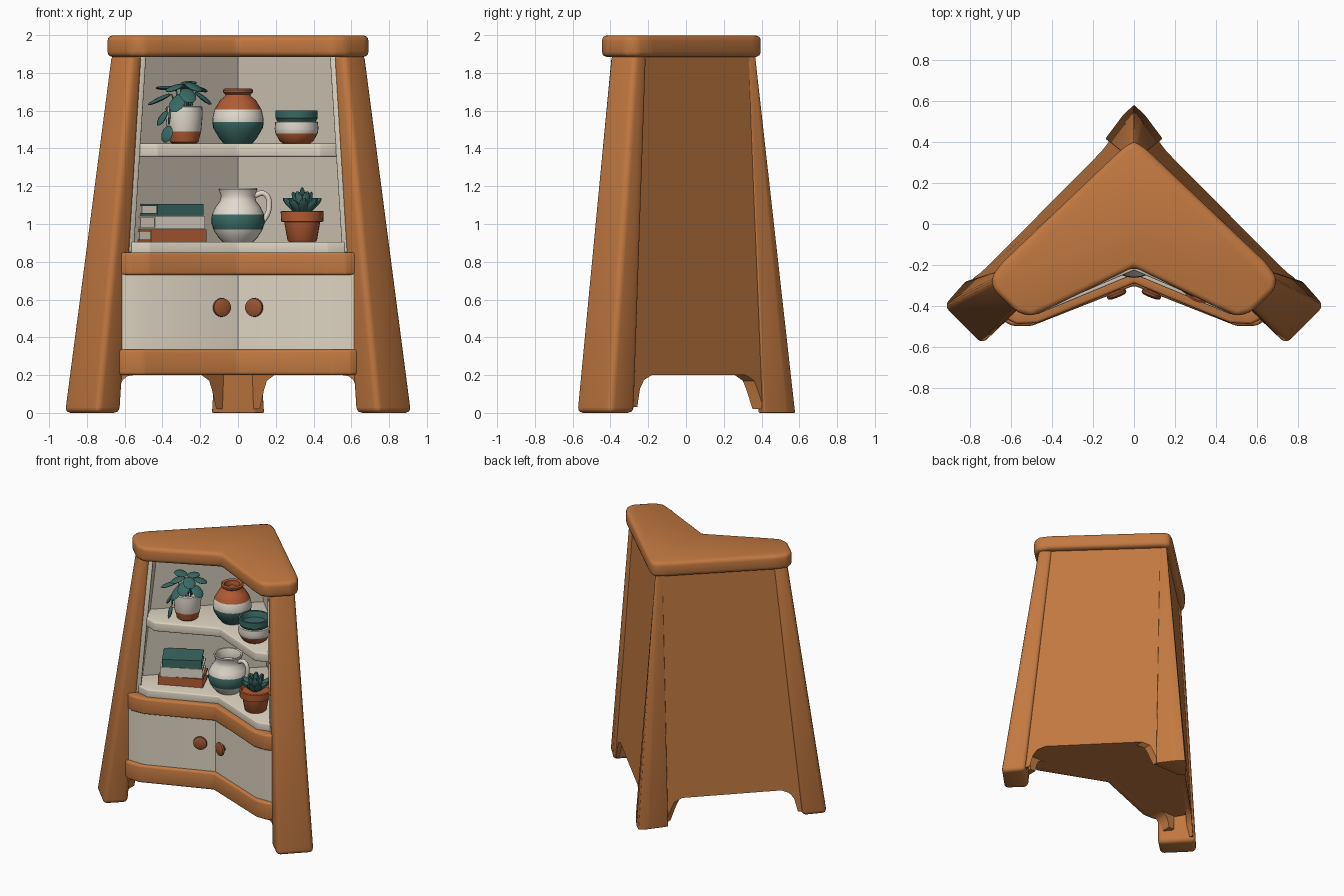
import bpy, bmesh, math
from mathutils import Vector, Matrix

if "Cube" in bpy.data.objects:
    bpy.data.objects.remove(bpy.data.objects["Cube"])


def material(name, rgb):
    m = bpy.data.materials.new(name)
    m.diffuse_color = (*rgb, 1)
    m.use_nodes = True
    m.node_tree.nodes["Principled BSDF"].inputs["Base Color"].default_value = m.diffuse_color
    return m


WOOD = material("orange wood", (0.54, 0.19, 0.052))
CREAM = material("cream paint", (0.72, 0.65, 0.53))
WHITE = material("white glaze", (0.76, 0.70, 0.61))
TEAL = material("teal green", (0.042, 0.14, 0.125))
CLAY = material("terracotta", (0.44, 0.105, 0.033))
KNOB = material("dark knob wood", (0.32, 0.085, 0.03))


def finish(bm, name, mats):
    bmesh.ops.recalc_face_normals(bm, faces=bm.faces)
    me = bpy.data.meshes.new(name)
    bm.to_mesh(me)
    bm.free()
    for m in mats:
        me.materials.append(m)
    ob = bpy.data.objects.new(name, me)
    bpy.context.collection.objects.link(ob)
    return ob


def bridge(name, ring_a, ring_b, mat, bevel=0.0):
    """Solid between two matching outlines of 3D points."""
    bm = bmesh.new()
    a = [bm.verts.new(p) for p in ring_a]
    b = [bm.verts.new(p) for p in ring_b]
    n = len(a)
    bm.faces.new(a)
    bm.faces.new(b[::-1])
    for i in range(n):
        bm.faces.new((a[i], b[i], b[(i + 1) % n], a[(i + 1) % n]))
    if bevel:
        bmesh.ops.recalc_face_normals(bm, faces=bm.faces)
        bmesh.ops.bevel(bm, geom=list(bm.edges), offset=bevel, segments=3,
                        profile=0.5, affect='EDGES', clamp_overlap=True)
    return finish(bm, name, [mat])


def loft(name, low, high, z0, z1, mat, bevel=0.0, side=1):
    return bridge(name, [(x * side, y, z0) for x, y in low],
                  [(x * side, y, z1) for x, y in high], mat, bevel)


def full(half):
    """Mirror a right-half outline across x = 0."""
    return half + [(-x, y) for x, y in reversed(half) if x > 0]


def both(front):
    """Open polyline mirrored left to right."""
    return [(-x, y) for x, y in reversed(front) if x > 0] + front


def ribbon(front, depth):
    """Give an open polyline a depth along y."""
    return front + [(x, y + depth) for x, y in reversed(front)]


# ---- cabinet body ----
slab = full([(0, -.21), (.40, -.405), (.50, -.45), (.57, -.43), (.685, -.32),
             (.695, -.26), (.645, -.19), (.06, .365), (0, .405)])
loft("top_slab", slab, slab, 1.885, 1.998, WOOD, .028)


def wall_point(t, z, shift=0):
    s = z / 1.9
    a = Vector((0, .53)).lerp(Vector((0, .36)), s)
    p = a.lerp(Vector((.82, -.30)).lerp(Vector((.63, -.24)), s), t)
    return p.x, p.y - shift


# Back walls with an arched foot line
wall = [(0, .02), (.14, .02), (.155, .07), (.17, .12), (.19, .17), (.24, .2), (.86, .2), (.91, .175),
        (.935, .13), (.945, .07), (.95, .03), (1, .03), (1, 1.9), (0, 1.9)]
bracket = [(.55, .215), (.55, .2), (.585, .195), (.61, .175), (.625, .14), (.635, .09), (.68, .09), (.68, .215)]
for s, tag in ((1, "right"), (-1, "left")):
    rings = [[(s * wall_point(t, z, k)[0], wall_point(t, z, k)[1], z) for t, z in wall]
             for k in (0, .06)]
    bridge(tag + "_back_wall", *rings, WOOD)
    # Front leg and its bracket under the rail
    loft(tag + "_front_leg", [(.928, -.40), (.742, -.587), (.615, -.465), (.81, -.265)],
         [(.68, -.27), (.565, -.405), (.50, -.355), (.605, -.20)], 0, 1.9, WOOD, .03, s)
    bridge(tag + "_leg_bracket", [(s * x, -.46, z) for x, z in bracket],
           [(s * x, -.36, z) for x, z in bracket], WOOD)
    # Cream lining beside the leg
    loft(tag + "_side_lining", [(.585, -.425), (.655, -.285), (.63, -.275), (.55, -.405)],
         [(.515, -.355), (.555, -.235), (.53, -.225), (.485, -.34)], .85, 1.89, CREAM, .006, s)
    # Door
    door = ribbon([(.0005, -.275), (.48, -.465), (.625, -.462)], .04)
    loft(tag + "_door", door, door, .32, .745, CREAM, 0, s)

# Rear corner post
loft("rear_corner_leg", full([(0, .385), (.09, .385), (.14, .415), (.05, .535), (0, .58)]),
     full([(0, .32), (.015, .32), (.03, .328), (.01, .36), (0, .367)]), 0, 1.9, WOOD, .02)

# Cream back lining
lin = []
for z in (.85, 1.9):
    back = both([wall_point(0, z, .062), wall_point(.97, z, .062)])
    lin.append(ribbon(back, -.03))
loft("back_lining", lin[0], lin[1], .85, 1.9, CREAM)

# Rails across the front
low_rail = ribbon(both([(0, -.30), (.50, -.497), (.60, -.495), (.66, -.455)]), .08)
mid_rail = ribbon(both([(0, -.288), (.47, -.482), (.57, -.487), (.635, -.455)]), .08)
loft("lower_rail", low_rail, low_rail, .2, .335, WOOD, .016)
loft("middle_rail", mid_rail, mid_rail, .73, .85, WOOD, .014)

# Floor and shelves
base = full([(0, -.25), (.5, -.45), (.66, -.42), (.74, -.28), (0, .46)])
loft("cabinet_floor", base, base, .2, .24, WOOD)
s1 = full([(0, -.245), (.47, -.44), (.57, -.41), (.66, -.27), (0, .38)])
loft("lower_shelf", s1, s1, .84, .905, CREAM, .008)
s2 = full([(0, -.225), (.43, -.41), (.52, -.375), (.60, -.25), (0, .33)])
loft("upper_shelf", s2, s2, 1.355, 1.425, CREAM, .01)


# ---- turned objects ----
def lathe(name, loc, profile, bands, rot=None, seg=28):
    """Spin (radius, height); bands give (upper height, material)."""
    bm = bmesh.new()
    rings = [[bm.verts.new((r * math.cos(2 * math.pi * i / seg),
                            r * math.sin(2 * math.pi * i / seg), z)) for i in range(seg)]
             for r, z in profile]
    for a, b in zip(rings, rings[1:]):
        for i in range(seg):
            f = bm.faces.new((a[i], a[(i + 1) % seg], b[(i + 1) % seg], b[i]))
            h = f.calc_center_median().z
            f.material_index = next((k for k, q in enumerate(bands) if h < q[0]), 0)
    bm.faces.new(rings[0])
    f = bm.faces.new(rings[-1])
    f.material_index = len(bands) - 1
    ob = finish(bm, name, [m for _, m in bands])
    ob.location = loc
    if rot:
        ob.rotation_euler = rot
    return ob


for s, tag in ((1, "right"), (-1, "left")):
    lathe(tag + "_knob", (s * .098, -.308, .558),
          [(.022, 0), (.022, .02), (.04, .023), (.05, .032), (.048, .044), (.035, .051), (.01, .053)],
          [(9, KNOB)], (math.pi / 2, 0, s * -.38))

lathe("banded_vase", (0, -.07, 1.425),
      [(.075, 0), (.10, .03), (.132, .085), (.136, .115), (.134, .14), (.125, .18), (.095, .23),
       (.07, .25), (.066, .26), (.078, .27), (.08, .285), (.07, .292), (.055, .285), (.05, .25)],
      [(.112, TEAL), (.178, WHITE), (9, CLAY)])
lathe("jug_body", (0, -.12, .905),
      [(.08, 0), (.105, .025), (.13, .065), (.142, .105), (.138, .145), (.12, .185), (.097, .215),
       (.09, .245), (.103, .278), (.1, .285), (.09, .283), (.078, .245), (.08, .215)],
      [(.065, WHITE), (.144, TEAL), (9, WHITE)])
lathe("lower_bowl", (.31, -.24, 1.425),
      [(.07, 0), (.09, .015), (.112, .055), (.116, .08), (.113, .115), (.10, .118), (.095, .1)],
      [(.06, CLAY), (9, WHITE)])
lathe("upper_bowl", (.31, -.24, 1.53),
      [(.08, 0), (.10, .01), (.108, .025), (.112, .03), (.112, .072), (.098, .072), (.085, .03)],
      [(9, TEAL)])
lathe("leafy_plant_pot", (-.285, -.21, 1.425),
      [(.062, 0), (.075, .01), (.09, .065), (.098, .15), (.096, .195), (.085, .2), (.08, .175)],
      [(.064, CLAY), (9, WHITE)])
lathe("succulent_pot", (.34, -.27, .905),
      [(.07, 0), (.078, .008), (.095, .105), (.112, .108), (.114, .16), (.105, .165), (.095, .145)],
      [(9, CLAY)])

# Jug handle
cu = bpy.data.curves.new("jug_handle", 'CURVE')
cu.dimensions = '3D'
cu.bevel_depth, cu.bevel_resolution, cu.resolution_u = .015, 3, 8
sp = cu.splines.new('BEZIER')
path = [(.085, 1.15), (.14, 1.16), (.165, 1.09), (.115, .985)]
sp.bezier_points.add(len(path) - 1)
for bp, (x, z) in zip(sp.bezier_points, path):
    bp.co = (x, -.12, z)
    bp.handle_left_type = bp.handle_right_type = 'AUTO'
cu.materials.append(WHITE)
bpy.context.collection.objects.link(bpy.data.objects.new("jug_handle", cu))


# ---- foliage ----
def blob(bm, start, end, width, thick):
    """Pointed leaf between two points."""
    a, b = Vector(start), Vector(end)
    q = (b - a).to_track_quat('X', 'Z').to_matrix().to_4x4()
    scale = Matrix.Diagonal(((b - a).length / 2, width / 2, thick / 2, 1))
    bmesh.ops.create_uvsphere(bm, u_segments=10, v_segments=6, radius=1,
                              matrix=Matrix.Translation((a + b) / 2) @ q @ scale)


bm = bmesh.new()
o = Vector((-.285, -.21, 1.62))
# leaves: angle round the pot, inner and outer reach, inner and outer height
for ang, r0, r1, z0, z1 in ((195, .07, .20, .07, .01), (150, .05, .17, .10, .10), (245, .04, .13, .07, -.03),
                            (285, .03, .12, .10, .02), (345, .06, .15, .08, .01), (30, .04, .14, .11, .08),
                            (90, .03, .12, .11, .10), (60, .0, .09, .12, .13), (222, .02, .12, .12, .08),
                            (315, .02, .12, .13, .08), (202, .10, .15, -.02, -.10), (222, .11, .135, -.10, -.19)):
    d = Vector((math.cos(math.radians(ang)), math.sin(math.radians(ang)), 0))
    a, b = o + d * r0 + Vector((0, 0, z0)), o + d * r1 + Vector((0, 0, z1))
    blob(bm, a, b, .09, .022)
    blob(bm, o - Vector((0, 0, .03)) + d * .03 if z0 > 0 else o + d * .1, a, .012, .012)
finish(bm, "leafy_plant", [TEAL])

bm = bmesh.new()
c = Vector((.34, -.27, 1.045))
for count, tilt, length in ((1, 0, .155), (6, 22, .14), (8, 48, .14)):
    for i in range(count):
        az, t = 2 * math.pi * i / count + tilt, math.radians(tilt)
        d = Vector((math.sin(t) * math.cos(az), math.sin(t) * math.sin(az), math.cos(t)))
        blob(bm, c, c + d * length, .052, .036)
finish(bm, "succulent", [TEAL])

# ---- stacked books: two covers, a spine and a page block ----
for name, z, h, ln, mat, turn in (("bottom_book", .905, .066, .32, CLAY, 24), ("middle_book", .973, .07, .30, WHITE, 28),
                                  ("top_book", 1.045, .062, .28, TEAL, 30)):
    bm = bmesh.new()
    for k, (y, cz, dx, dy, dz) in enumerate(((0, .006, ln, .19, .012), (0, h - .006, ln, .19, .012),
                                             (-.089, h / 2, ln, .012, h), (.0, h / 2, ln - .02, .17, h - .02))):
        new = bmesh.ops.create_cube(bm, size=1, matrix=Matrix.Translation((0, y, cz)) @ Matrix.Diagonal((dx, dy, dz, 1)))
        for f in {f for v in new["verts"] for f in v.link_faces}:
            f.material_index = int(k == 3)
    ob = finish(bm, name, [mat, CREAM])
    ob.location = (-.352, -.17, z)
    ob.rotation_euler.z = math.radians(turn)

# Smooth shading with crisp edges
for ob in bpy.context.scene.objects:
    ob.select_set(ob.type == 'MESH')
    if ob.type == 'MESH':
        bpy.context.view_layer.objects.active = ob
bpy.ops.object.shade_smooth_by_angle(angle=math.radians(35))
